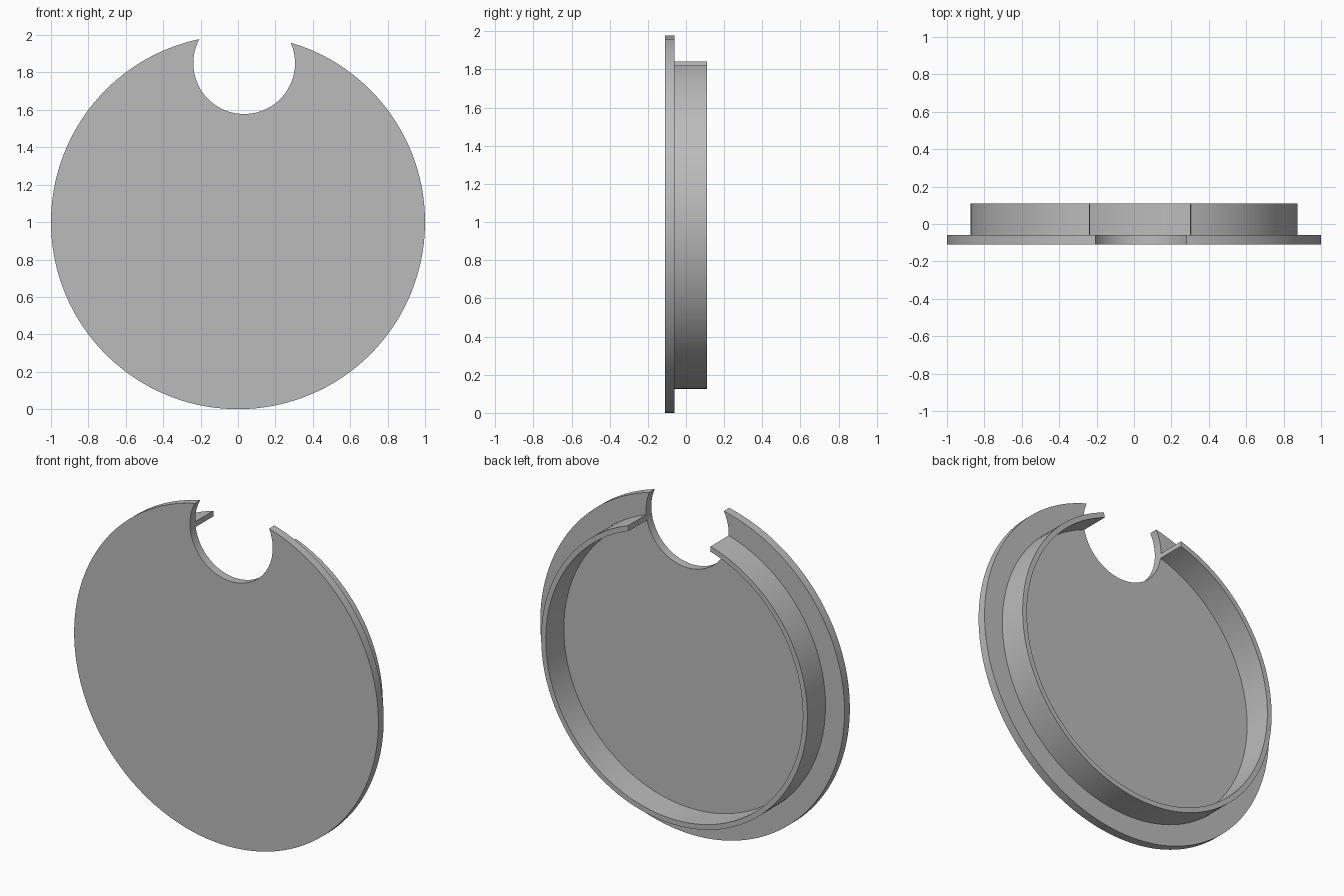
import bpy, bmesh
from math import sin, cos, acos, atan2, hypot, pi

if "Cube" in bpy.data.objects:
    bpy.data.objects.remove(bpy.data.objects["Cube"])

CENTRE_Z = 1.0
NOTCH_X, NOTCH_Z, NOTCH_R = 0.033, 1.85, 0.272
STEPS = 128

grey = bpy.data.materials.new("plain grey")
grey.use_nodes = True
grey.diffuse_color = (0.5, 0.5, 0.5, 1)
grey.node_tree.nodes["Principled BSDF"].inputs["Base Color"].default_value = grey.diffuse_color


def arc(cx, cz, r, start, end, steps):
    """Points along an arc in the x-z plane."""
    angles = [start + (end - start) * i / steps for i in range(steps + 1)]
    return [(cx + r * cos(a), cz + r * sin(a)) for a in angles]


def open_arc(r):
    """Arc of the main circle running the long way round between the notch edges."""
    dx, dz = NOTCH_X, NOTCH_Z - CENTRE_Z
    d = hypot(dx, dz)
    middle = atan2(dz, dx)
    half = acos((r * r + d * d - NOTCH_R ** 2) / (2 * r * d))
    return arc(0, CENTRE_Z, r, middle + half, middle - half + 2 * pi, STEPS)


def notch_arc(start, end, steps):
    """Arc of the notch from one point to another, passing below its centre."""
    a, b = (atan2(z - NOTCH_Z, x - NOTCH_X) % (2 * pi) for x, z in (start, end))
    if steps > 8:
        b = b if b < a else b - 2 * pi
        a, b = (a, b + 2 * pi) if a > pi and b < 0 else (a, b)
    return arc(NOTCH_X, NOTCH_Z, NOTCH_R, a, b, steps)


def make_part(name, faces_2d, y0, y1):
    """Extrude flat x-z faces from y0 to y1."""
    bm = bmesh.new()
    for pts in faces_2d:
        bm.faces.new([bm.verts.new((x, y0, z)) for x, z in pts])
    bmesh.ops.remove_doubles(bm, verts=bm.verts, dist=1e-5)
    result = bmesh.ops.extrude_face_region(bm, geom=bm.faces[:], use_keep_orig=True)
    moved = [v for v in result["geom"] if isinstance(v, bmesh.types.BMVert)]
    bmesh.ops.translate(bm, verts=moved, vec=(0, y1 - y0, 0))
    bmesh.ops.recalc_face_normals(bm, faces=bm.faces)
    mesh = bpy.data.meshes.new(name)
    bm.to_mesh(mesh)
    bm.free()
    mesh.materials.append(grey)
    ob = bpy.data.objects.new(name, mesh)
    bpy.context.collection.objects.link(ob)
    bpy.ops.object.select_all(action="DESELECT")
    ob.select_set(True)
    bpy.context.view_layer.objects.active = ob
    bpy.ops.object.shade_smooth_by_angle(angle=0.5)
    return ob


# Flat cover disc with a round notch in its upper edge
rim = open_arc(1.0)
right_end, left_end = rim[-1], rim[0]
a = atan2(right_end[1] - NOTCH_Z, right_end[0] - NOTCH_X)
b = atan2(left_end[1] - NOTCH_Z, left_end[0] - NOTCH_X) - 2 * pi
notch = arc(NOTCH_X, NOTCH_Z, NOTCH_R, a, b, 48)
make_part("cover_disc", [rim + notch[1:-1]], -0.11, -0.06)

# Thin raised wall behind the disc, interrupted by the same notch
outer, inner = open_arc(0.875), open_arc(0.845)
strip = [(outer[i], outer[i + 1], inner[i + 1], inner[i]) for i in range(STEPS)]
make_part("back_wall", strip, -0.06, 0.11)
